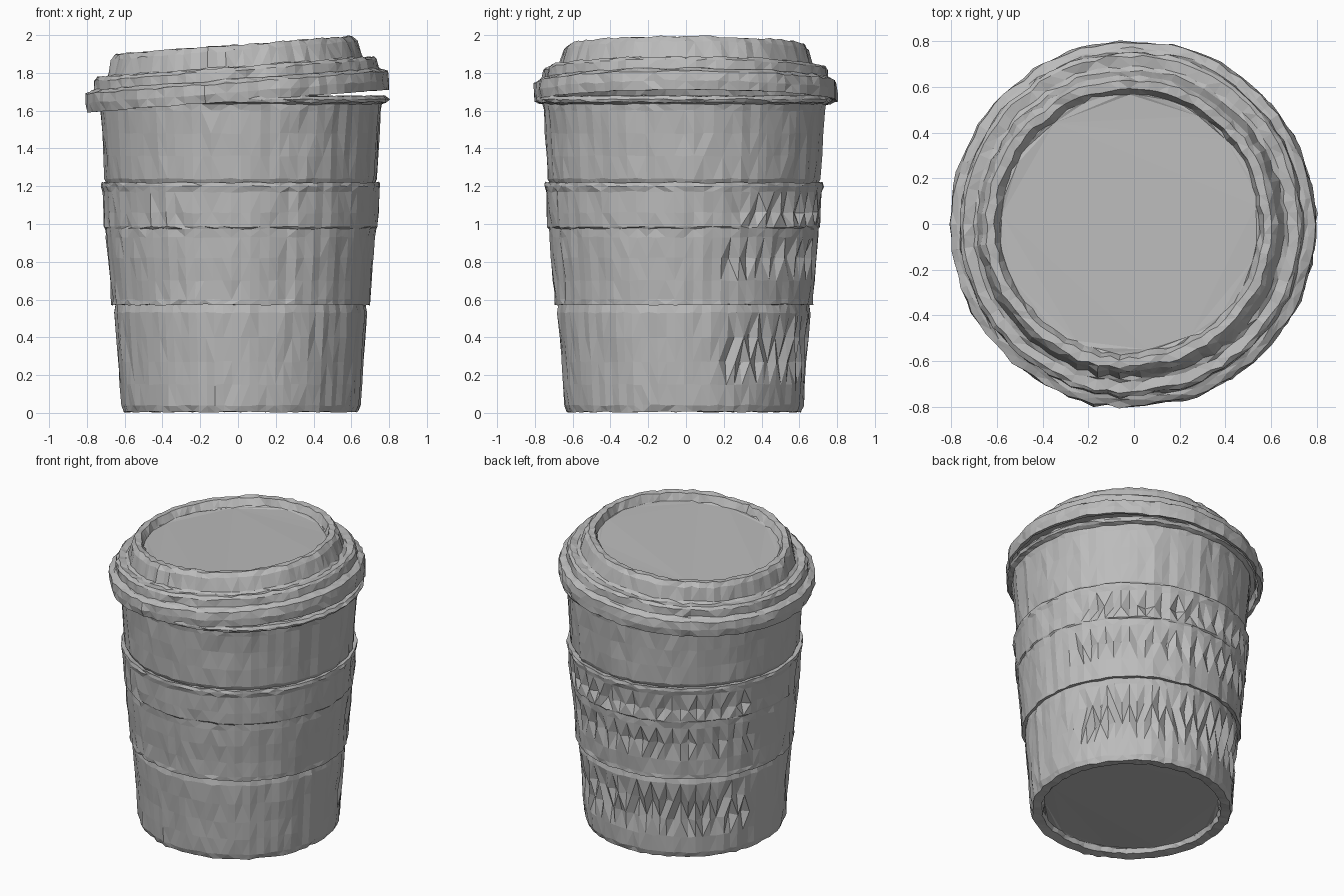
import bpy, bmesh, math, random

random.seed(4)
if "Cube" in bpy.data.objects:
    bpy.data.objects.remove(bpy.data.objects["Cube"], do_unlink=True)

SEG = 88

grey = bpy.data.materials.new("warm_grey_card")
grey.use_nodes = True
colour = (0.5, 0.5, 0.5, 1)
grey.diffuse_color = colour
grey.node_tree.nodes["Principled BSDF"].inputs["Base Color"].default_value = colour


def lathe(name, profile, closed=False, rough=0.004, dents=None):
    """Spin (radius, height) points into a slightly crumpled, faceted shell.
    dents maps a height to the column parity pushed in across the back."""
    dents = dents or {}
    bm = bmesh.new()
    # ripple shared by every ring, so that creases run up the wall
    crease = [random.gauss(0, rough * 0.7) for _ in range(SEG)]
    rings = []
    for r, z in profile:
        ring = []
        for i in range(SEG):
            a = math.tau * i / SEG
            rr = r + crease[i] + random.gauss(0, rough * 0.7)
            if z in dents and math.sin(a) > 0.3 and i % 2 == dents[z]:
                rr -= 0.022 + random.uniform(0, 0.01)
            zz = max(0, z + random.uniform(-rough, rough))
            ring.append(bm.verts.new((rr * math.cos(a), rr * math.sin(a), zz)))
        rings.append(ring)
    pairs = list(zip(rings, rings[1:]))
    if closed:
        pairs.append((rings[-1], rings[0]))
    for low, high in pairs:
        for i in range(SEG):
            j = (i + 1) % SEG
            bm.faces.new((low[i], low[j], high[j], high[i]))
    if not closed:
        bm.faces.new(rings[0][::-1])
        bm.faces.new(rings[-1])
    bmesh.ops.triangulate(bm, faces=bm.faces[:])
    bmesh.ops.recalc_face_normals(bm, faces=bm.faces[:])
    mesh = bpy.data.meshes.new(name)
    bm.to_mesh(mesh)
    bm.free()
    mesh.materials.append(grey)
    obj = bpy.data.objects.new(name, mesh)
    bpy.context.collection.objects.link(obj)
    return obj


# Cup: recessed base, tapered wall, rolled rim and hollow inside
cup = lathe("cup", [
    (0.55, 0.04), (0.56, 0.01), (0.62, 0.005), (0.632, 0.04),
    (0.64, 0.15), (0.648, 0.27), (0.658, 0.4), (0.668, 0.53),
    (0.655, 0.6), (0.67, 0.9), (0.69, 1.18), (0.718, 1.24),
    (0.725, 1.36), (0.733, 1.48), (0.742, 1.6),
    (0.748, 1.635), (0.775, 1.645), (0.782, 1.66), (0.77, 1.678),
    (0.735, 1.678), (0.72, 1.6), (0.6, 0.08),
], dents={0.4: 0, 0.27: 1})
cup.location = (0.015, -0.01, 0)

# Sleeve: thin band with a faint step and rows of slits at the back
sleeve = lathe("sleeve", [
    (0.66, 0.575), (0.684, 0.572), (0.684, 0.6), (0.691, 0.7),
    (0.702, 0.82), (0.71, 0.93), (0.713, 0.975), (0.72, 0.985),
    (0.725, 1.06), (0.73, 1.17), (0.738, 1.2), (0.736, 1.22), (0.7, 1.215),
], closed=True, dents={1.06: 0, 0.82: 1})
sleeve.location = (0.015, -0.01, 0)

# Lid: flange, ledge, raised rim and sunken top, sitting askew on the cup
lid = lathe("lid", [
    (0.74, 0.12), (0.775, 0.06), (0.775, 0.005), (0.797, 0.0),
    (0.803, 0.05), (0.797, 0.1), (0.77, 0.113), (0.755, 0.118),
    (0.75, 0.165), (0.735, 0.182), (0.69, 0.175), (0.672, 0.185),
    (0.648, 0.27), (0.626, 0.298), (0.59, 0.295), (0.568, 0.25),
], rough=0.005)
lid.location = (0, 0, 1.65)
lid.rotation_euler = (0, -0.075, 0)
